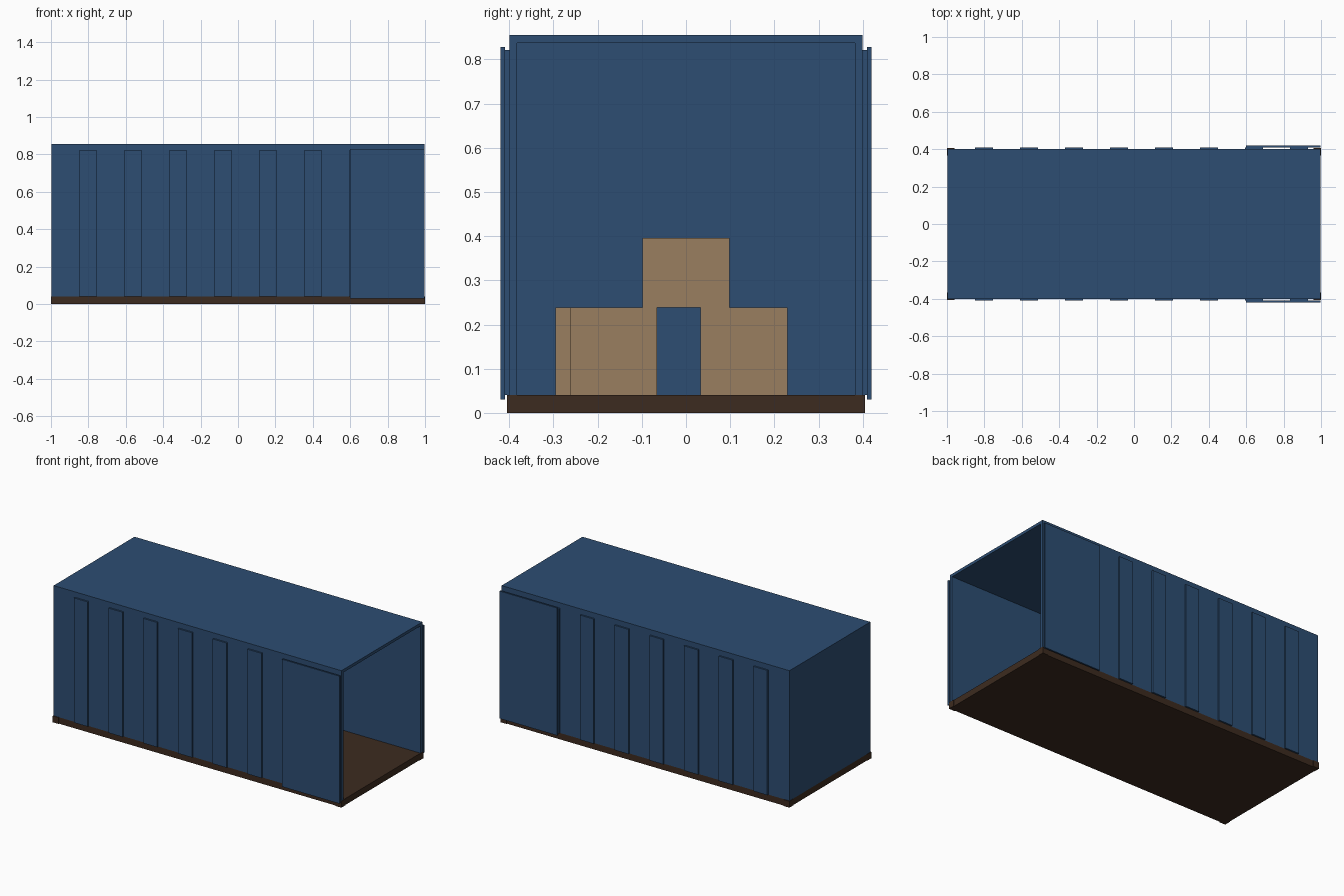
import bpy

# Remove the default cube
cube = bpy.data.objects.get("Cube")
if cube:
    bpy.data.objects.remove(cube, do_unlink=True)


def make_material(name, rgb):
    mat = bpy.data.materials.new(name)
    mat.use_nodes = True
    mat.diffuse_color = (*rgb, 1)
    mat.node_tree.nodes["Principled BSDF"].inputs["Base Color"].default_value = (*rgb, 1)
    return mat


blue = make_material("container blue", (0.026, 0.075, 0.17))
brown = make_material("floor brown", (0.046, 0.024, 0.014))
tan = make_material("crate tan", (0.32, 0.21, 0.115))


def box(name, x, y, z, mat):
    """Box between the given (low, high) limits on each axis."""
    bpy.ops.mesh.primitive_cube_add(size=1)
    obj = bpy.context.object
    obj.name = obj.data.name = name
    for v in obj.data.vertices:
        v.co = [lim[0] if c < 0 else lim[1] for c, lim in zip(v.co, (x, y, z))]
    obj.data.materials.append(mat)
    return obj


def side_span(side, inner, outer):
    return sorted((side * inner, side * outer))


END, HALF, WALL = 0.997, 0.4, 0.018
FLOOR, TOP = 0.04, 0.855

# Floor, roof and closed end
box("floor", (-END, END), (-HALF, HALF), (0, FLOOR), brown)
box("roof", (-END, END), (-HALF, HALF), (TOP - WALL, TOP), blue)
box("end_wall", (-END, WALL - END), (WALL - HALF, HALF - WALL), (FLOOR, TOP - WALL), blue)

for side, label in ((1, "left"), (-1, "right")):
    # Side wall with raised ribs
    box(label + "_wall", (-END, END), side_span(side, HALF - WALL, HALF),
        (FLOOR, TOP - WALL), blue)
    for i in range(8):
        x = -0.85 + 0.2405 * i
        box(f"{label}_rib_{i + 1}", (x, x + 0.096), side_span(side, HALF, 0.41),
            (FLOOR, 0.821), blue)
    # Door folded back along the side
    box(label + "_door", (0.6, END), side_span(side, 0.41, 0.42), (0.03, 0.828), blue)
    # Corner blocks under the walls
    for end, place in ((1, "open"), (-1, "closed")):
        box(f"{label}_{place}_corner_block", side_span(end, 0.96, 1),
            side_span(side, 0.365, 0.405), (0, FLOOR), brown)

# Stacked cargo crates: centre x, low y, low z, height
SIZE = 0.197
crates = {
    "front_right_crate": (-0.4, -0.263, FLOOR, 0.198),
    "front_left_crate": (-0.4, 0.033, FLOOR, 0.198),
    "rear_crate": (-0.7, -0.295, FLOOR, 0.198),
    "top_crate": (-0.4, -0.099, 0.238, 0.158),
}
for name, (x, y, z, height) in crates.items():
    box(name, (x - SIZE / 2, x + SIZE / 2), (y, y + SIZE), (z, z + height), tan)
